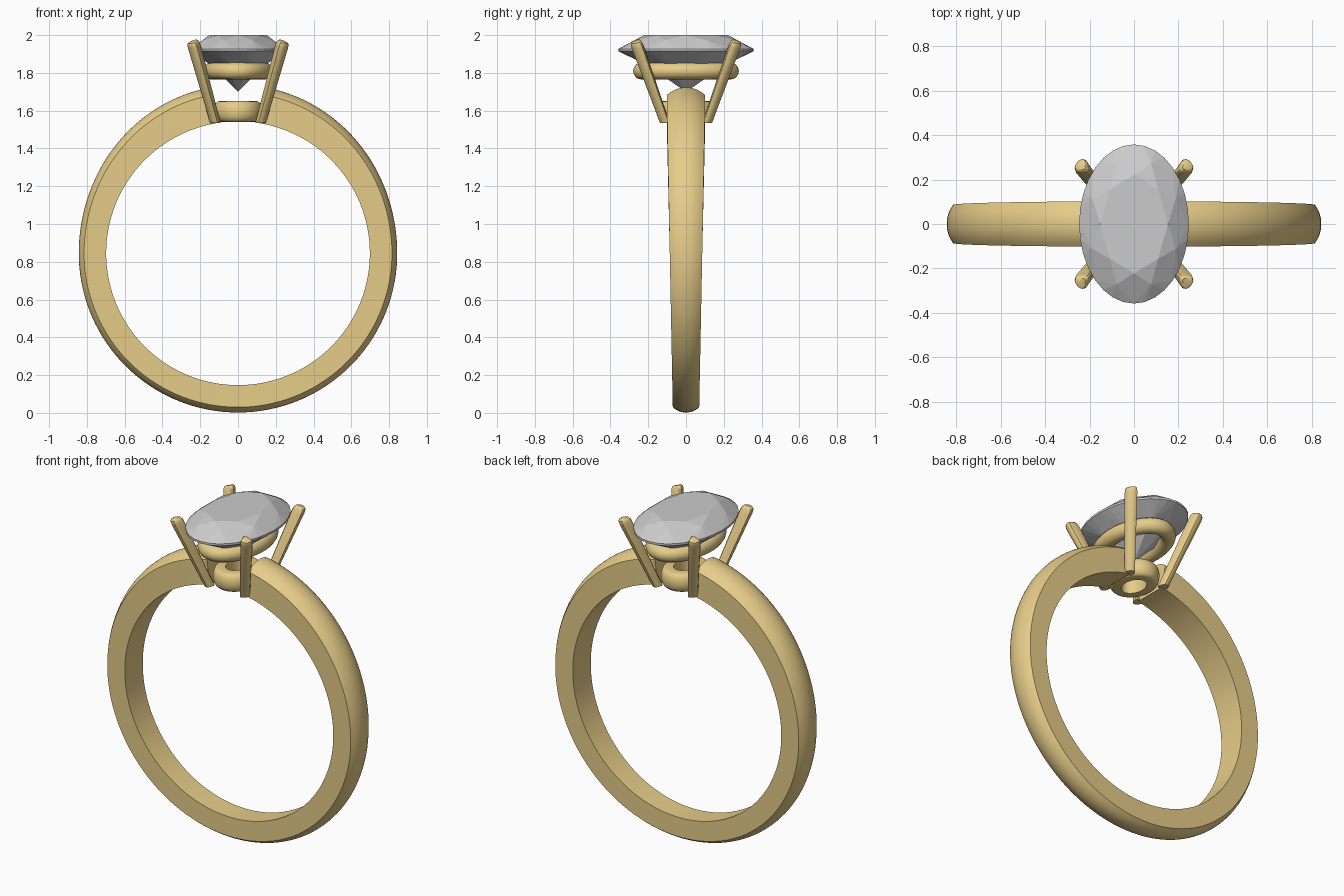
import bpy, bmesh
from math import sin, cos, pi, radians
from mathutils import Vector

if "Cube" in bpy.data.objects:
    bpy.data.objects.remove(bpy.data.objects["Cube"])

gold = bpy.data.materials.new("gold")
gold.diffuse_color = (0.80, 0.61, 0.25, 1)
gold.use_nodes = True
gold.node_tree.nodes["Principled BSDF"].inputs["Base Color"].default_value = gold.diffuse_color
CZ = 0.845  # height of the finger hole centre


def finish(name, bm, mat=gold, smooth=True):
    bmesh.ops.recalc_face_normals(bm, faces=bm.faces)
    me = bpy.data.meshes.new(name)
    bm.to_mesh(me)
    bm.free()
    ob = bpy.data.objects.new(name, me)
    bpy.context.collection.objects.link(ob)
    if mat:
        me.materials.append(mat)
    if smooth:
        bpy.ops.object.select_all(action='DESELECT')
        ob.select_set(True)
        bpy.context.view_layer.objects.active = ob
        bpy.ops.object.shade_smooth_by_angle(angle=radians(35))
    return ob


def loft(name, rings, closed=False):
    """Skin a list of closed point rings; cap the ends unless the loft is a loop."""
    bm = bmesh.new()
    vs = [[bm.verts.new(p) for p in r] for r in rings]
    n = len(vs[0])
    for i in range(len(vs) if closed else len(vs) - 1):
        a, b = vs[i], vs[(i + 1) % len(vs)]
        for j in range(n):
            bm.faces.new((a[j], a[(j + 1) % n], b[(j + 1) % n], b[j]))
    if not closed:
        bm.faces.new(vs[0])
        bm.faces.new(vs[-1])
    return finish(name, bm)


# Tapered band, open at the top where the head sits
def band_ring(a):
    t = max(0, cos(a)) ** 2
    w = 0.086 + 0.016 * cos(a)
    inner, edge, crown = 0.698, 0.815 + 0.035 * t, 0.843 + 0.048 * t
    prof = [(-w, inner)]
    for i in range(13):
        u = -1 + i / 6
        prof.append((u * w, edge + (crown - edge) * (1 - abs(u) ** 2.2)))
    prof.append((w, inner))
    return [(r * sin(a), y, CZ + r * cos(a)) for y, r in prof]


gap = radians(9.4)
N = 128
loft("band", [band_ring(gap + (2 * pi - 2 * gap) * i / N) for i in range(N + 1)])


# Oval rings of the head: profile is (offset outwards, z)
def oval_ring(name, rx, ry, prof, n=64):
    rings = []
    for i in range(n):
        a = 2 * pi * i / n
        rings.append([((rx + o) * cos(a), (ry + o) * sin(a), z) for o, z in prof])
    loft(name, rings, closed=True)


oval_ring("gallery_ring", 0.142, 0.235,
          [(0.045 * cos(k * pi / 8), 1.81 + 0.045 * sin(k * pi / 8)) for k in range(16)])
base = [(-0.035, 1.65), (-0.035, 1.541)]
base += [(0.005 + 0.03 * cos(b), 1.5955 + 0.0545 * sin(b))
         for b in [-pi / 2 + pi * k / 10 for k in range(11)]]
oval_ring("base_collar", 0.095, 0.118, base)


# Four prongs: rounded wedge section, broad side outwards, softened tip
def prong(name, sx, sy):
    lo, hi = Vector((0.118, 0.108, 1.535)), Vector((0.237, 0.262, 1.968))
    out = Vector((0.79, 0.61, 0))
    side = Vector((-0.61, 0.79, 0))
    sec = [(0.024, -0.026), (0.030, -0.012), (0.031, 0), (0.030, 0.012), (0.024, 0.026),
           (0.012, 0.034), (-0.004, 0.029), (-0.022, 0.017), (-0.034, 0.006),
           (-0.034, -0.006), (-0.022, -0.017), (-0.004, -0.029), (0.012, -0.034)]
    rings = []
    for t, s in [(0, 0.85), (0.5, 0.95), (0.93, 1.05), (0.97, 0.98), (0.99, 0.85), (1.0, 0.6)]:
        c = lo.lerp(hi, t)
        ring = []
        for o, w in sec:
            p = c + out * o * s + side * w * s
            p.z -= o * 0.25 * t
            ring.append((p.x * sx, p.y * sy, p.z))
        rings.append(ring)
    loft(name, rings)


for fb, sy in (("front", -1), ("back", 1)):
    for lr, sx in (("left", -1), ("right", 1)):
        prong(f"{fb}_{lr}_prong", sx, sy)

# Oval brilliant-cut stone, flat facets
bm = bmesh.new()


def stone_ring(n, scale, z, off=0):
    return [bm.verts.new((0.247 * scale * cos(2 * pi * (i + off) / n),
                          0.358 * scale * sin(2 * pi * (i + off) / n), z)) for i in range(n)]


G = 32
table = stone_ring(8, 0.62, 2.0)
star = stone_ring(8, 0.82, 1.973, 0.5)
top = stone_ring(G, 1, 1.927)
bot = stone_ring(G, 1, 1.915)
low = stone_ring(8, 0.62, 1.84, 0.5)
culet = bm.verts.new((0, 0, 1.70))
bm.faces.new(table)
for k in range(8):
    n = (k + 1) % 8
    bm.faces.new((table[k], star[k], table[n]))
    bm.faces.new((table[k], star[k - 1], top[4 * k], star[k]))
    for j in range(4):
        i, m = 4 * k + j, (4 * k + j + 1) % G
        bm.faces.new((star[k], top[i], top[m]))
        bm.faces.new((low[k], bot[i], bot[m]))
        bm.faces.new((top[i], top[m], bot[m], bot[i]))
    bm.faces.new((low[k - 1], bot[4 * k], low[k]))
    bm.faces.new((low[k - 1], low[k], culet))
finish("oval_stone", bm, None, False)
